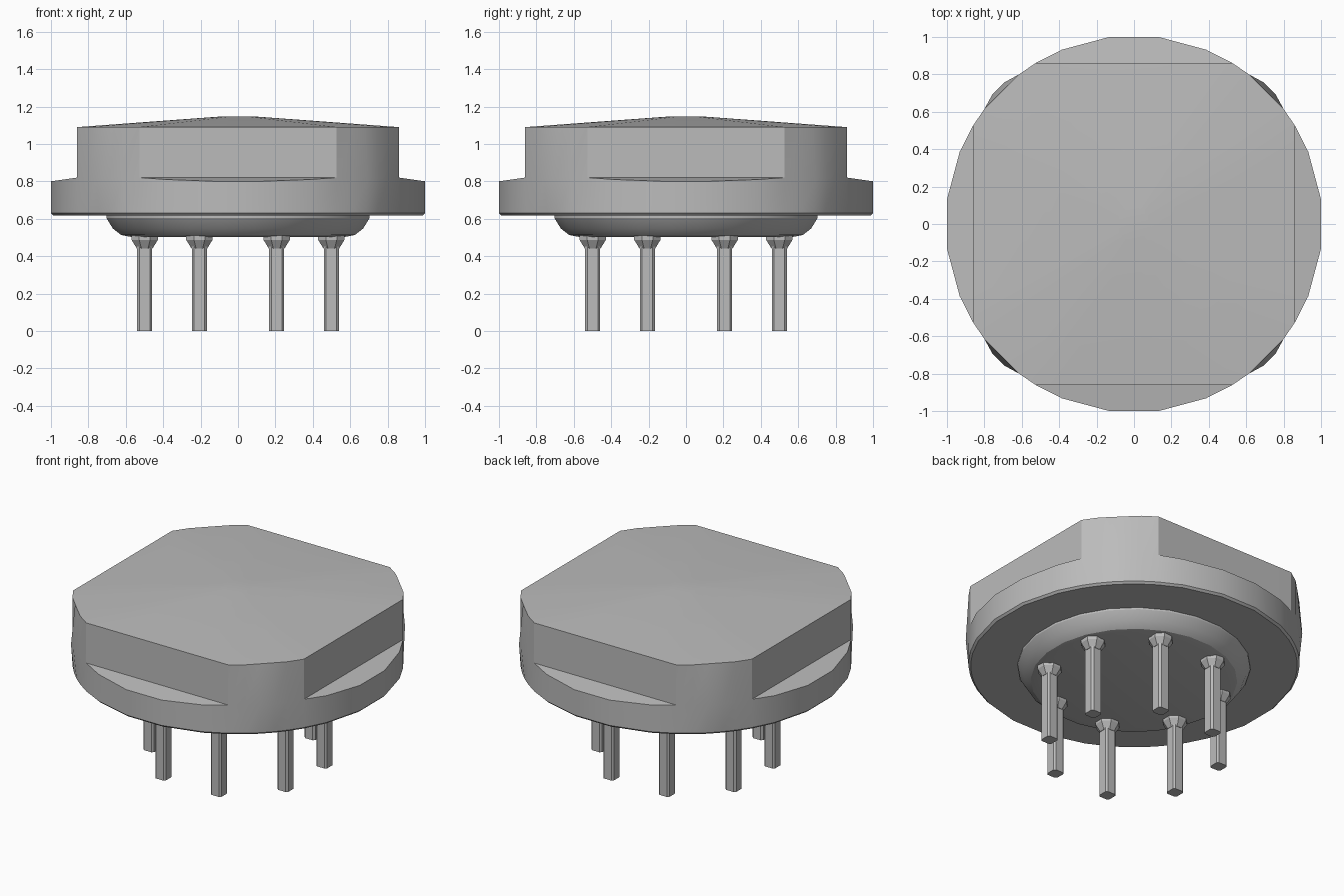
import bpy, bmesh, math

cube = bpy.data.objects.get("Cube")
if cube:
    bpy.data.objects.remove(cube, do_unlink=True)

grey = bpy.data.materials.new("plain grey")
grey.use_nodes = True
colour = (0.5, 0.5, 0.5, 1)
grey.diffuse_color = colour
grey.node_tree.nodes["Principled BSDF"].inputs["Base Color"].default_value = colour


def loft(name, rings, angle):
    """Skin closed rings of points from bottom to top and cap both ends."""
    bm = bmesh.new()
    loops = [[bm.verts.new(p) for p in ring] for ring in rings]
    for low, high in zip(loops, loops[1:]):
        for i in range(len(low)):
            j = (i + 1) % len(low)
            bm.faces.new((low[i], low[j], high[j], high[i]))
    bm.faces.new(loops[0][::-1])
    bm.faces.new(loops[-1])
    bmesh.ops.remove_doubles(bm, verts=bm.verts, dist=0.0005)
    bmesh.ops.recalc_face_normals(bm, faces=bm.faces)
    mesh = bpy.data.meshes.new(name)
    bm.to_mesh(mesh)
    bm.free()
    mesh.materials.append(grey)
    obj = bpy.data.objects.new(name, mesh)
    bpy.context.collection.objects.link(obj)
    bpy.ops.object.select_all(action="DESELECT")
    obj.select_set(True)
    bpy.context.view_layer.objects.active = obj
    bpy.ops.object.shade_smooth_by_angle(angle=math.radians(angle))
    return obj


# Body: round flange flowing into a block with four flat sides
HALF, SHELF = 0.86, 0.82
quarter = [7.5, 22.5, 31.5, 37.5, 42.5, 47.5, 52.5, 58.5, 67.5, 82.5]
angles = [a + 90 * q for q in range(4) for a in quarter]


def outline(radius, bulge=0.0):
    points = []
    for a in angles:
        r = radius
        if abs(a % 90 - 45) < 3:
            r += bulge
        t = math.radians(a)
        points.append((r * math.cos(t), r * math.sin(t)))
    return points


def flat(points, z):
    return [(x, y, z) for x, y in points]


def clamp(points):
    return [(max(-HALF, min(HALF, x)), max(-HALF, min(HALF, y))) for x, y in points]


def shelf_edge(points):
    return [(x, y, SHELF - 0.14 * (max(abs(x), abs(y), HALF) - HALF)) for x, y in points]


wide = outline(1.0086, 0.018)
rim = outline(1.0086, -0.007)
loft("housing", [
    flat(outline(0.995), 0.617),
    flat(outline(1.0086), 0.63),
    shelf_edge(wide),
    flat(clamp(wide), SHELF),
    flat(clamp(rim), 1.09),
    flat(outline(0.09), 1.147),
], 20)

# Shallow rounded dish underneath
dish = [(0.57, 0.502), (0.63, 0.513), (0.675, 0.548), (0.71, 0.605), (0.71, 0.63)]
loft("base_dish", [
    [(r * math.cos(t), r * math.sin(t), z)
     for t in (math.radians(7.5 + 15 * i) for i in range(24))]
    for r, z in dish], 25)


# Eight chamfered square pins with flared collars
def square(cx, cy, half, z):
    c = half * 0.7
    corners = [(half, -c), (half, c), (c, half), (-c, half),
               (-half, c), (-half, -c), (-c, -half), (c, -half)]
    return [(cx + x, cy + y, z) for x, y in corners]


def octagon(cx, cy, r, z):
    return [(cx + r * math.cos(t), cy + r * math.sin(t), z)
            for t in (math.radians(45 * i - 22.5) for i in range(8))]


for i in range(8):
    t = math.radians(22.5 + 45 * i)
    x, y = 0.54 * math.cos(t), 0.54 * math.sin(t)
    loft(f"pin_{i + 1}", [square(x, y, 0.04, 0), square(x, y, 0.04, 0.46)], 20)
    loft(f"pin_collar_{i + 1}", [
        octagon(x, y, 0.046, 0.442),
        octagon(x, y, 0.076, 0.487),
        octagon(x, y, 0.076, 0.51),
    ], 20)
